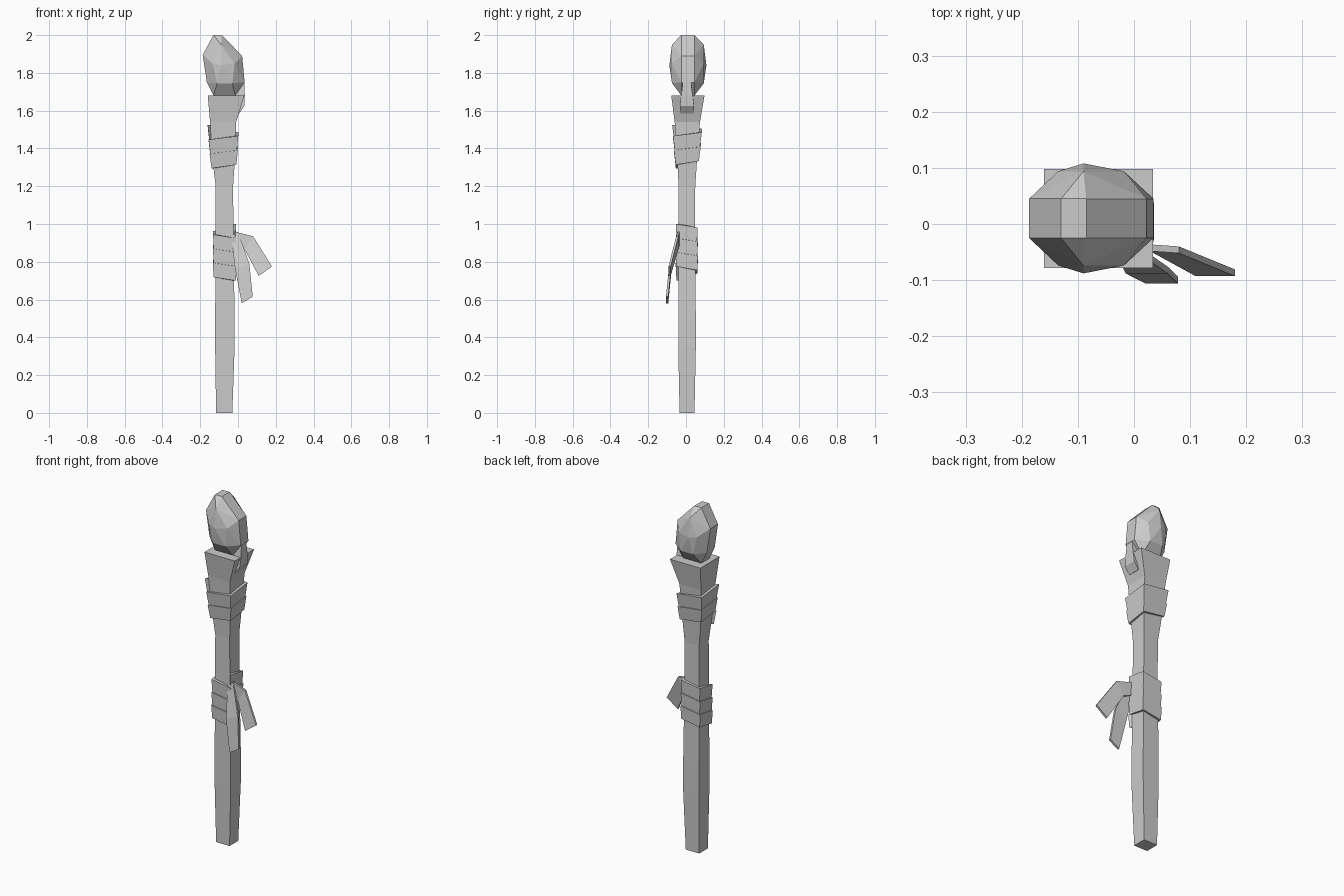
import bpy
import bmesh
from mathutils import Vector

cube = bpy.data.objects.get("Cube")
if cube:
    bpy.data.objects.remove(cube, do_unlink=True)

grey = bpy.data.materials.new("plain grey")
grey.use_nodes = True
COLOR = (0.6, 0.6, 0.6, 1)
grey.diffuse_color = COLOR
grey.node_tree.nodes["Principled BSDF"].inputs["Base Color"].default_value = COLOR


def finish(name, bm):
    bmesh.ops.recalc_face_normals(bm, faces=bm.faces)
    mesh = bpy.data.meshes.new(name)
    bm.to_mesh(mesh)
    bm.free()
    mesh.materials.append(grey)
    obj = bpy.data.objects.new(name, mesh)
    bpy.context.collection.objects.link(obj)
    return obj


def loft(name, rings):
    """Closed tube through rings of equal length, capped at both ends."""
    bm = bmesh.new()
    rows = [[bm.verts.new(p) for p in ring] for ring in rings]
    n = len(rows[0])
    for a, b in zip(rows, rows[1:]):
        for i in range(n):
            j = (i + 1) % n
            bm.faces.new((a[i], a[j], b[j], b[i]))
    bm.faces.new(rows[0])
    bm.faces.new(rows[-1])
    return finish(name, bm)


def hull(name, points):
    bm = bmesh.new()
    for p in points:
        bm.verts.new(p)
    result = bmesh.ops.convex_hull(bm, input=bm.verts)
    loose = [v for v in result["geom_interior"] if isinstance(v, bmesh.types.BMVert)]
    bmesh.ops.delete(bm, geom=loose, context="VERTS")
    bmesh.ops.dissolve_limit(bm, angle_limit=0.03, verts=bm.verts, edges=bm.edges)
    return finish(name, bm)


# Square shaft: height, x range, y range
SHAFT = [
    (0.00, -0.116, -0.030, -0.034, 0.045),
    (0.35, -0.121, -0.018, -0.041, 0.052),
    (0.50, -0.121, -0.018, -0.041, 0.052),
    (0.95, -0.118, -0.024, -0.040, 0.048),
    (1.20, -0.118, -0.026, -0.039, 0.049),
    (1.32, -0.133, -0.018, -0.045, 0.057),
    (1.54, -0.148, -0.010, -0.060, 0.074),
    (1.68, -0.160, 0.034, -0.078, 0.098),
]


def corner(i, z, grow=0.0):
    """Point on shaft corner i at height z, pushed outwards."""
    for a, b in zip(SHAFT, SHAFT[1:]):
        if z <= b[0]:
            t = (z - a[0]) / (b[0] - a[0])
            break
    x0, x1, y0, y1 = (p + (q - p) * t for p, q in zip(a[1:], b[1:]))
    return Vector(((x0 - grow, x1 + grow, x1 + grow, x0 - grow)[i % 4],
                   (y0 - grow, y0 - grow, y1 + grow, y1 + grow)[i % 4], z))


loft("shaft", [[corner(i, s[0]) for i in range(4)] for s in SHAFT])


# Flat straps wound in a rising spiral
def strap(name, start, step, z, pitch, turns):
    rings = []
    for k in range(turns * 4 + 1):
        i, low = start + step * k, z + pitch * k / 4
        high = low + pitch
        rings.append([corner(i, low, -0.004), corner(i, low, 0.010),
                      corner(i, high, 0.014), corner(i, high, -0.004)])
    loft(name, rings)


strap("upper_wrap", 0, 1, 1.295, 0.076, 2)
strap("lower_wrap", 1, -1, 0.70, 0.075, 3)


# Hanging ribbon ends: (left x, left z, right x, right z, y)
def ribbon(name, rows, thick=0.012):
    loft(name, [[(a, y, b), (c, y, d), (c, y + thick, d), (a, y + thick, b)]
                for a, b, c, d, y in rows])


ribbon("wide_ribbon", [(-0.03, 0.89, -0.02, 0.96, -0.045),
                       (0.035, 0.865, 0.08, 0.935, -0.052),
                       (0.11, 0.725, 0.18, 0.775, -0.093)])
ribbon("narrow_ribbon", [(-0.035, 0.93, 0.0, 0.96, -0.046),
                         (-0.015, 0.76, 0.06, 0.79, -0.088),
                         (0.02, 0.58, 0.078, 0.615, -0.106)])

# Faceted gem: a straight middle band, a smaller outline and a peak per side
BAND = [(-0.13, 2.0), (-0.187, 1.895), (-0.165, 1.75), (-0.13, 1.68),
        (-0.015, 1.68), (0.035, 1.75), (0.022, 1.89), (-0.085, 2.0)]
FACET = [(-0.09, 1.95), (-0.135, 1.85), (-0.11, 1.745),
         (-0.03, 1.745), (-0.018, 1.85)]
gem = []
for side in (-1, 1):
    for outline, depth in ((BAND, 0.035), (FACET, 0.084), ([(-0.09, 1.84)], 0.098)):
        gem += [(x, 0.01 + side * depth, z) for x, z in outline]
hull("gem", gem)

# Clasp on the left face holding the gem
hull("clasp", [(x, 0.005 + s * w, z) for s in (-1, 1) for x, z, w in (
    (-0.03, 1.585, 0.038), (0.006, 1.585, 0.038), (0.034, 1.625, 0.038),
    (0.036, 1.68, 0.03), (0.034, 1.75, 0.022), (-0.02, 1.75, 0.022))])
